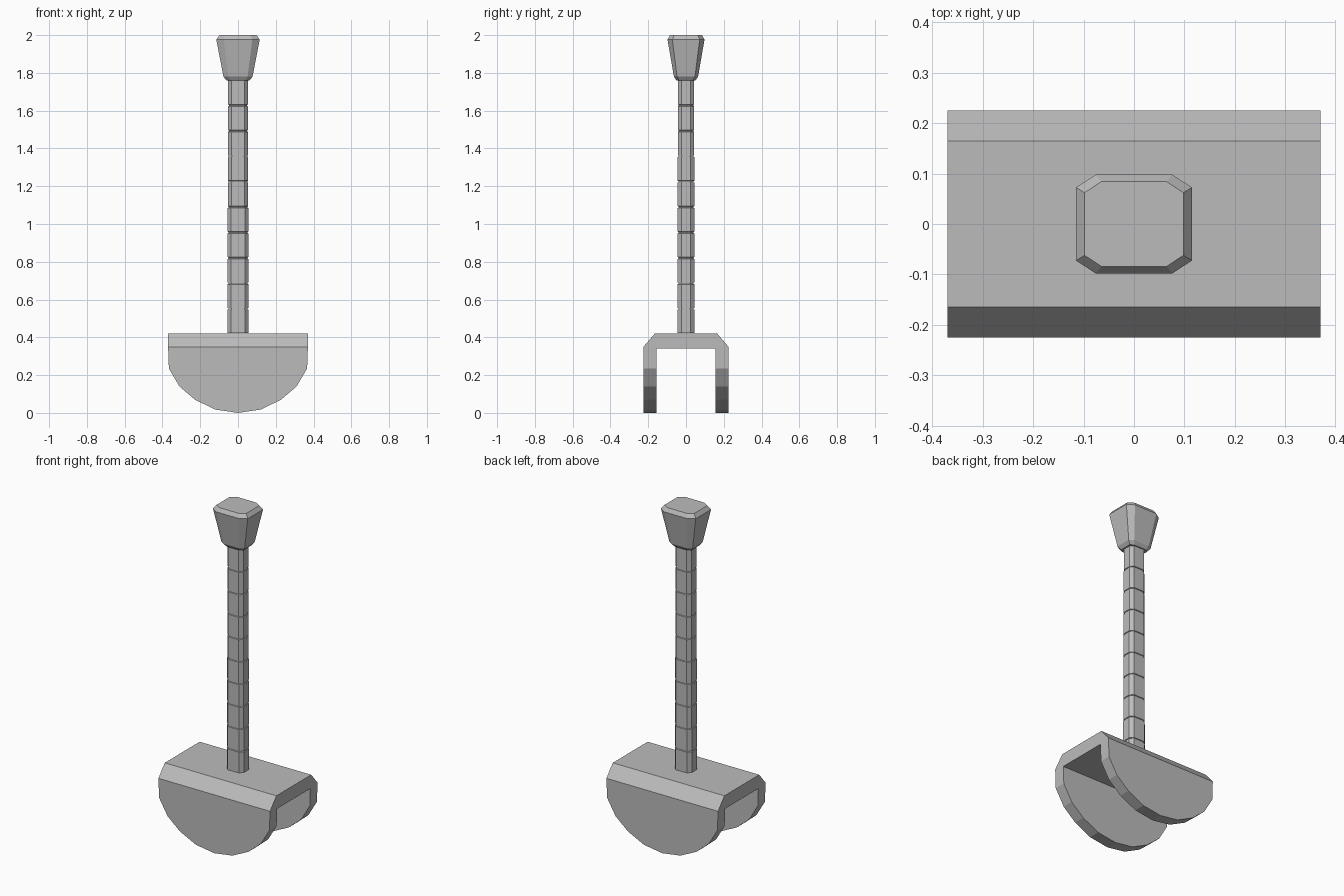
import bpy, bmesh

if "Cube" in bpy.data.objects:
    bpy.data.objects.remove(bpy.data.objects["Cube"])

grey = bpy.data.materials.new("plain_grey")
grey.diffuse_color = (0.5, 0.5, 0.5, 1)
grey.use_nodes = True
grey.node_tree.nodes["Principled BSDF"].inputs["Base Color"].default_value = grey.diffuse_color


def add_object(name, bm):
    bmesh.ops.recalc_face_normals(bm, faces=bm.faces)
    mesh = bpy.data.meshes.new(name)
    bm.to_mesh(mesh)
    bm.free()
    mesh.materials.append(grey)
    obj = bpy.data.objects.new(name, mesh)
    bpy.context.collection.objects.link(obj)
    return obj


def extrude_profile(name, points, vector):
    bm = bmesh.new()
    face = bm.faces.new([bm.verts.new(p) for p in points])
    result = bmesh.ops.extrude_face_region(bm, geom=[face], use_keep_orig=True)
    verts = [v for v in result["geom"] if isinstance(v, bmesh.types.BMVert)]
    bmesh.ops.translate(bm, verts=verts, vec=vector)
    return add_object(name, bm)


def loft_octagons(name, levels):
    """Each level: z, half width x, half depth y; corners are cut."""
    bm = bmesh.new()
    rings = []
    for z, a, b in levels:
        c, d = a * 0.66, b * 0.74
        if a < 0.06:
            d = b * 0.55
        pts = [(a, -d), (a, d), (c, b), (-c, b), (-a, d), (-a, -d), (-c, -b), (c, -b)]
        rings.append([bm.verts.new((x, y, z)) for x, y in pts])
    for low, high in zip(rings, rings[1:]):
        for i in range(8):
            j = (i + 1) % 8
            bm.faces.new((low[i], low[j], high[j], high[i]))
    bm.faces.new(rings[0][::-1])
    bm.faces.new(rings[-1])
    return add_object(name, bm)


# Base bridge with chamfered long edges
half = [(0.165, 0.42), (0.225, 0.35), (0.157, 0.35), (0.157, 0.34)]
section = half + [(-y, z) for y, z in reversed(half)]
extrude_profile("base_bridge", [(-0.37, y, z) for y, z in section], (0.74, 0, 0))

# Rounded side cheeks, mirrored front to back
arc = [(0.37, 0.35), (0.366, 0.235), (0.31, 0.14), (0.228, 0.07), (0.122, 0.018)]
outline = arc + [(0, 0)] + [(-x, z) for x, z in reversed(arc)]
cheek = extrude_profile("side_cheek", [(x, -0.225, z) for x, z in outline], (0, 0.068, 0))
mirror = cheek.modifiers.new("mirror", 'MIRROR')
mirror.use_axis = (False, True, False)

# Shaft of ten segments with shallow grooves between them
levels = []
step = 1.345 / 10
for k in range(10):
    z0 = 0.417 + k * step
    w0 = 0.056 - 0.0004 * k
    h0 = 0.045 - 0.0002 * k
    if k:
        levels += [(z0 - 0.003, w0 - 0.004, h0 - 0.004), (z0 + 0.003, w0 - 0.004, h0 - 0.004)]
    levels += [(z0 + 0.005, w0, h0), (z0 + step - 0.005, w0, h0)]
levels.append((1.77, 0.052, 0.043))
loft_octagons("shaft", levels)

# Flared knob on top
loft_octagons("knob", [(1.76, 0.061, 0.05), (1.78, 0.077, 0.064),
                       (1.977, 0.115, 0.098), (2.0, 0.098, 0.084)])
